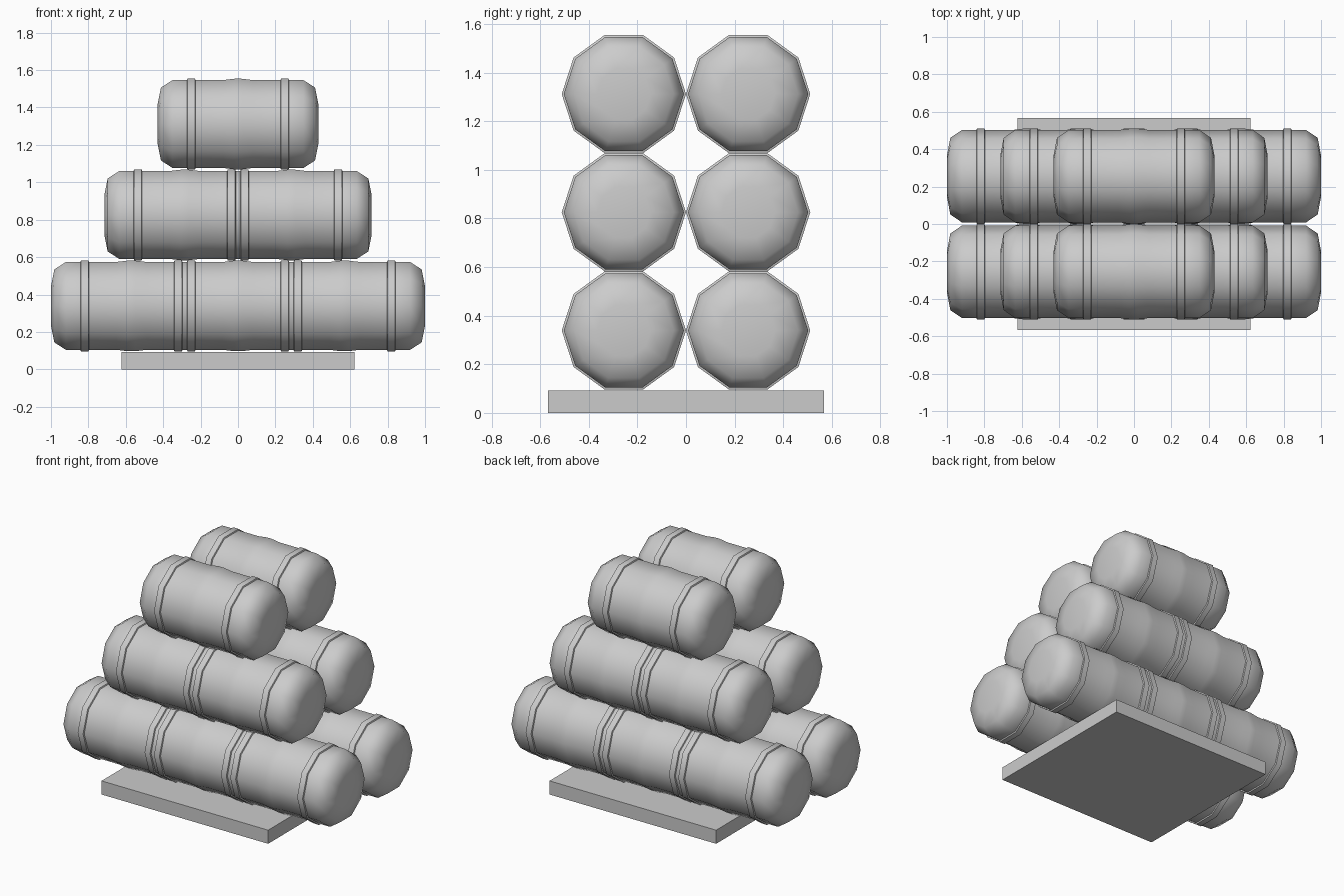
import bpy, bmesh
from math import cos, sin, pi, radians

if "Cube" in bpy.data.objects:
    bpy.data.objects.remove(bpy.data.objects["Cube"])

SIDES, R, RB = 10, 0.247, 0.2556      # sides, body radius, band radius
PITCH, END = 0.57, 0.43               # section spacing, section centre to cap
ROW = 2 * RB * cos(pi / SIDES)        # row height (flat to flat)


def smooth(ob):
    bpy.ops.object.select_all(action='DESELECT')
    ob.select_set(True)
    bpy.context.view_layer.objects.active = ob
    bpy.ops.object.shade_smooth_by_angle(angle=radians(62))


def barrel_profile(sections):
    half = (sections - 1) / 2 * PITCH + END
    cap = [(half, 0.11), (half - 0.018, 0.205), (half - 0.08, R)]
    pts = [(-x, r) for x, r in cap]
    for i in range(sections):
        c = (i - (sections - 1) / 2) * PITCH
        # raised hoop, soft middle ridge, raised hoop
        hoop = [(-0.023, R), (-0.020, RB), (0.020, RB), (0.023, R)]
        pts += [(c - 0.25 + x, r) for x, r in hoop]
        pts += [(c + x, r) for x, r in
                [(-0.08, R), (-0.02, RB - 0.001), (0.02, RB - 0.001), (0.08, R)]]
        pts += [(c + 0.25 + x, r) for x, r in hoop]
    return pts + cap[::-1]


def barrel(name, sections, y, z):
    bm = bmesh.new()
    rings = [[bm.verts.new((x, r * cos(2 * pi * k / SIDES), r * sin(2 * pi * k / SIDES)))
              for k in range(SIDES)] for x, r in barrel_profile(sections)]
    for a, b in zip(rings, rings[1:]):
        for k in range(SIDES):
            n = (k + 1) % SIDES
            bm.faces.new((a[k], a[n], b[n], b[k]))
    bm.faces.new(rings[0])
    bm.faces.new(rings[-1])
    bmesh.ops.recalc_face_normals(bm, faces=bm.faces)
    me = bpy.data.meshes.new(name)
    bm.to_mesh(me)
    bm.free()
    ob = bpy.data.objects.new(name, me)
    ob.location = (0, y, z)
    bpy.context.collection.objects.link(ob)
    smooth(ob)


# Three rows of paired barrels, shorter towards the top
for row, (label, sections) in enumerate([("bottom", 3), ("middle", 2), ("top", 1)]):
    for side, s in (("front", -1), ("back", 1)):
        barrel(f"{label}_{side}_barrel", sections, s * RB, 0.096 + ROW * (row + 0.5))

# Base slab
bpy.ops.mesh.primitive_cube_add(size=1, location=(0, 0, 0.046))
slab = bpy.context.object
slab.name = "base_slab"
slab.scale = (1.245, 1.135, 0.092)
